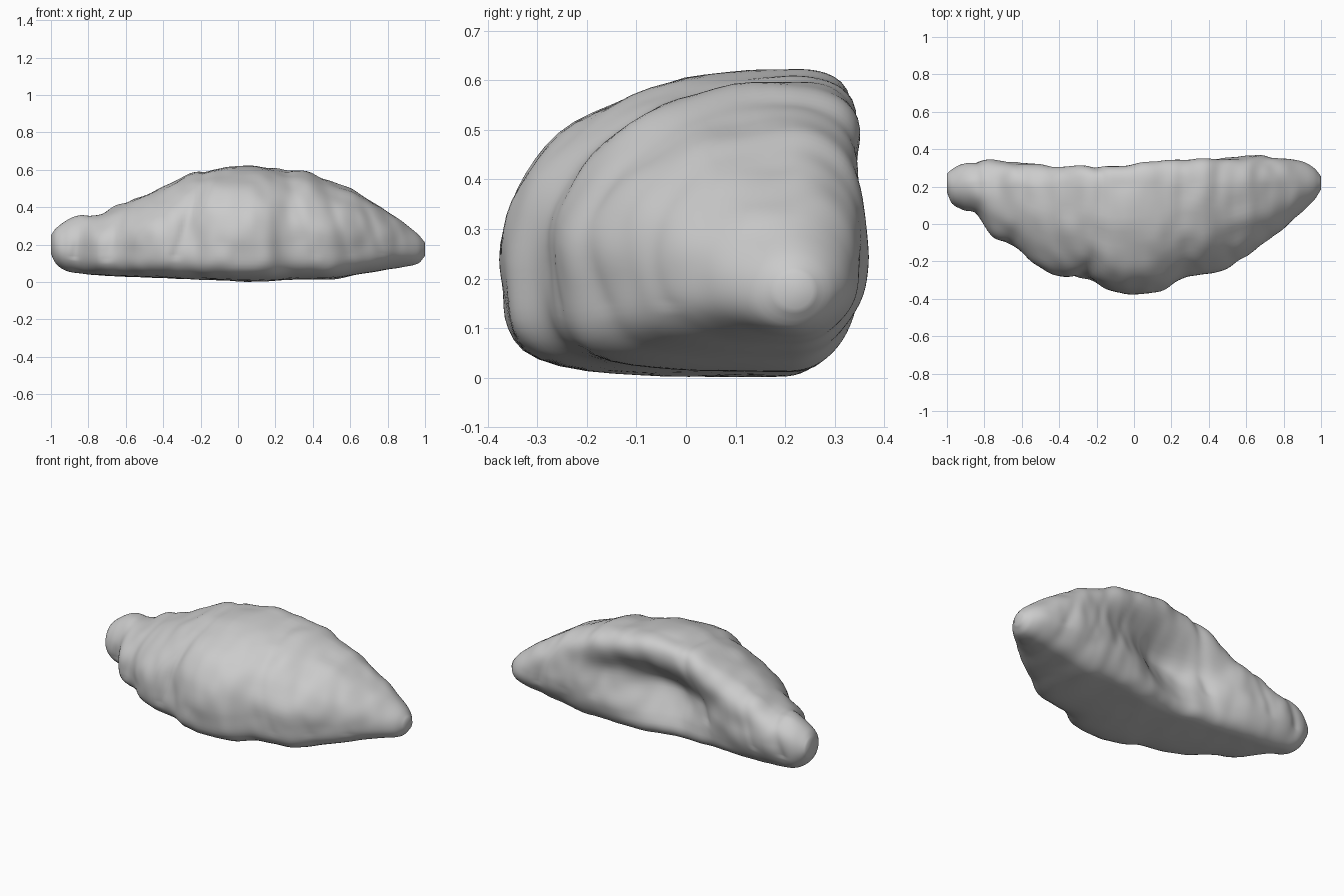
import bpy, bmesh, math
from mathutils import Vector, noise

if "Cube" in bpy.data.objects:
    bpy.data.objects.remove(bpy.data.objects["Cube"])

# Stations along the pastry: x, front y, back y, bottom z, top z
STATIONS = [
    (-1.00, 0.17, 0.27, 0.15, 0.25), (-0.975, 0.11, 0.29, 0.10, 0.285),
    (-0.92, 0.075, 0.32, 0.06, 0.325), (-0.84, 0.04, 0.335, 0.045, 0.355),
    (-0.75, -0.07, 0.345, 0.035, 0.36), (-0.64, -0.125, 0.345, 0.03, 0.415),
    (-0.50, -0.235, 0.34, 0.025, 0.46), (-0.38, -0.28, 0.335, 0.02, 0.515),
    (-0.25, -0.29, 0.33, 0.015, 0.58), (-0.13, -0.355, 0.325, 0.01, 0.605),
    (0.03, -0.372, 0.345, 0.003, 0.62), (0.16, -0.35, 0.37, 0.005, 0.61),
    (0.27, -0.285, 0.375, 0.01, 0.60), (0.38, -0.27, 0.375, 0.015, 0.585),
    (0.50, -0.23, 0.375, 0.015, 0.53), (0.62, -0.155, 0.375, 0.035, 0.495),
    (0.76, -0.06, 0.36, 0.06, 0.405), (0.88, 0.05, 0.34, 0.08, 0.315),
    (0.965, 0.13, 0.295, 0.10, 0.25), (1.00, 0.185, 0.255, 0.14, 0.21),
]
# Rolled dough seams: x position, depth
SEAMS = [(-0.80, 0.007), (-0.62, 0.006), (-0.26, 0.010), (0.34, 0.004),
         (0.52, 0.005), (0.70, 0.006)]
RINGS, SIDES = 150, 80


def outline(x):
    """Smooth Hermite interpolation of the stations."""
    n = len(STATIONS)
    i = max(k for k in range(n - 1) if STATIONS[k][0] <= x + 1e-9)
    p, q = STATIONS[i], STATIONS[i + 1]
    a, b = STATIONS[max(i - 1, 0)], STATIONS[min(i + 2, n - 1)]
    h = q[0] - p[0]
    t = (x - p[0]) / h
    out = []
    for k in range(1, 5):
        m0 = (q[k] - a[k]) / (q[0] - a[0]) * h
        m1 = (b[k] - p[k]) / (b[0] - p[0]) * h
        out.append((2*t**3 - 3*t*t + 1) * p[k] + (t**3 - 2*t*t + t) * m0
                   + (3*t*t - 2*t**3) * q[k] + (t**3 - t*t) * m1)
    return out


def section_point(x, ang):
    front, back, low, high = outline(x)
    mid = 1 - min(1, abs(x)) ** 3
    cy = front + (back - front) * (0.5 + 0.26 * mid)
    cz = low + (high - low) * (0.48 - 0.10 * mid)
    c, s = math.cos(ang), math.sin(ang)
    # Sharper rear rim and front foot, softer elsewhere
    if s > 0:
        rim = math.exp(-(x / 0.4) ** 2)
        power = 2 + mid ** 2 * ((0.5 + 1.8 * rim) if c > 0 else 0.15)
    else:
        power = 2 + mid ** 2 * (0.1 if c > 0 else 2.6)
    r = (abs(c) ** power + abs(s) ** power) ** (-1 / power)
    u, v = r * c, r * s
    y = cy + u * ((back - cy) if u > 0 else (cy - front))
    z = cz + v * ((high - cz) if v > 0 else (cz - low))
    # Hollow under the rear rim between the two arms
    if u > 0:
        z += 0.06 * mid * u * (1 - v * v)
        zc = 0.30 + 0.03 * math.sin(5 * x)
        width = 0.14 if z > zc else 0.19
        dent = 0.17 * math.exp(-(x / 0.36) ** 2) * math.exp(-((z - zc) / width) ** 2)
        y -= dent * min(1, u * 1.3)
    # Slanted seams and lumpy crust
    xs = x + math.copysign(0.35, x) * (z - 0.35)
    pull = sum(d * math.exp(-((xs - sx) / 0.03) ** 2) for sx, d in SEAMS)
    lump = noise.noise(Vector((x * 5, y * 5, z * 5))) * 0.010
    lump += noise.noise(Vector((x * 11, y * 9, z * 9 + 4))) * 0.008
    amount = (lump - pull * (1 if s > -0.4 else 0.3)) * min(1, (1 - abs(x)) * 8)
    y += amount * c
    z += amount * s * (1 if s > 0 else 0.3)
    return Vector((x, y, max(z, 0)))


# Croissant body lofted from tip to tip
bm = bmesh.new()
rings = []
for i in range(RINGS + 1):
    x = -math.cos(math.pi * i / RINGS) * 0.35 + (2 * i / RINGS - 1) * 0.65
    x = max(-1, min(1, x))
    rings.append([bm.verts.new(section_point(x, 2 * math.pi * j / SIDES))
                  for j in range(SIDES)])
for a, b in zip(rings, rings[1:]):
    for j in range(SIDES):
        k = (j + 1) % SIDES
        bm.faces.new((a[j], a[k], b[k], b[j]))
# Blunt rounded tips
for ring in (rings[0], rings[-1]):
    centre = sum((v.co for v in ring), Vector()) / SIDES
    tip = bm.verts.new(centre)
    for j in range(SIDES):
        bm.faces.new((ring[j], ring[(j + 1) % SIDES], tip))
bmesh.ops.recalc_face_normals(bm, faces=bm.faces)
mesh = bpy.data.meshes.new("croissant_body")
bm.to_mesh(mesh)
bm.free()
body = bpy.data.objects.new("croissant_body", mesh)
bpy.context.collection.objects.link(body)
for poly in mesh.polygons:
    poly.use_smooth = True
